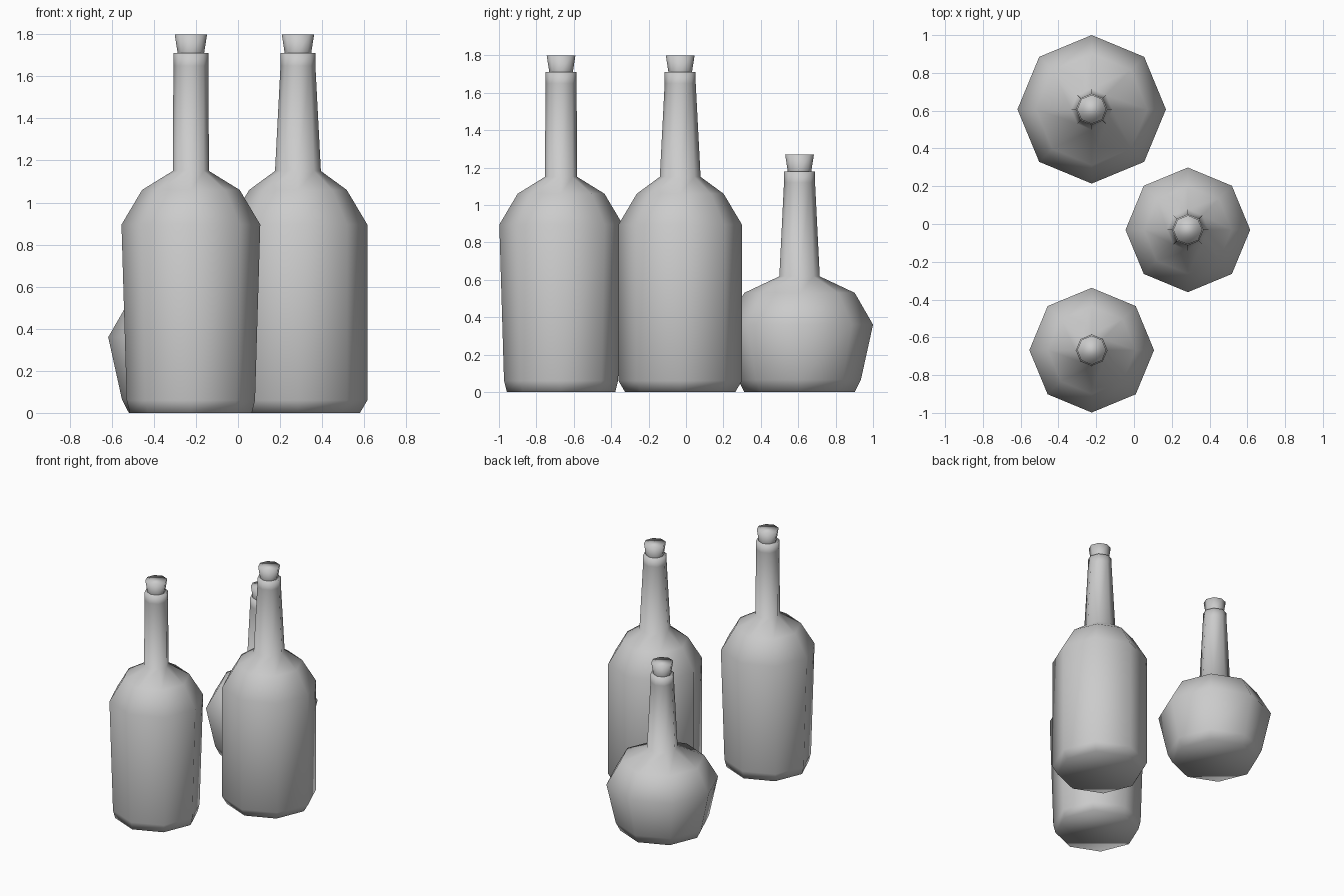
import bpy, bmesh
from math import cos, sin, tau

if "Cube" in bpy.data.objects:
    bpy.data.objects.remove(bpy.data.objects["Cube"])

SIDES = 8

def lathe(name, profile, x, y):
    """Closed eight-sided smooth solid from (radius, height) pairs."""
    bm = bmesh.new()
    rings = [[bm.verts.new((r * cos(tau * i / SIDES), r * sin(tau * i / SIDES), z))
              for i in range(SIDES)] for r, z in profile]
    for a, b in zip(rings, rings[1:]):
        for i in range(SIDES):
            j = (i + 1) % SIDES
            bm.faces.new((a[i], a[j], b[j], b[i]))
    bm.faces.new(rings[0][::-1])
    bm.faces.new(rings[-1])
    for f in bm.faces:
        f.smooth = True
    mesh = bpy.data.meshes.new(name)
    bm.to_mesh(mesh)
    bm.free()
    obj = bpy.data.objects.new(name, mesh)
    obj.location = (x, y, 0)
    bpy.context.collection.objects.link(obj)

def bottle(name, x, y, body, neck_base, neck_top):
    # glass body, shoulder and neck with a flat lip
    lathe(name + "_bottle", body + [neck_base, (0.083, neck_top - 0.06),
                                    (0.083, neck_top)], x, y)
    # tapered cork sitting in the neck
    lathe(name + "_cork", [(0.058, neck_top - 0.03), (0.063, neck_top),
                           (0.077, neck_top + 0.09)], x, y)

# tapered, straight and round bottles
bottle("tapered", -0.224, -0.668,
       [(0.29, 0), (0.305, 0.06), (0.33, 0.895), (0.232, 1.06)], (0.086, 1.15), 1.71)
bottle("straight", 0.285, -0.031,
       [(0.295, 0), (0.33, 0.06), (0.33, 0.895), (0.232, 1.06)], (0.109, 1.15), 1.71)
bottle("round", -0.224, 0.607,
       [(0.295, 0), (0.328, 0.065), (0.393, 0.36), (0.295, 0.53)], (0.108, 0.618), 1.18)
